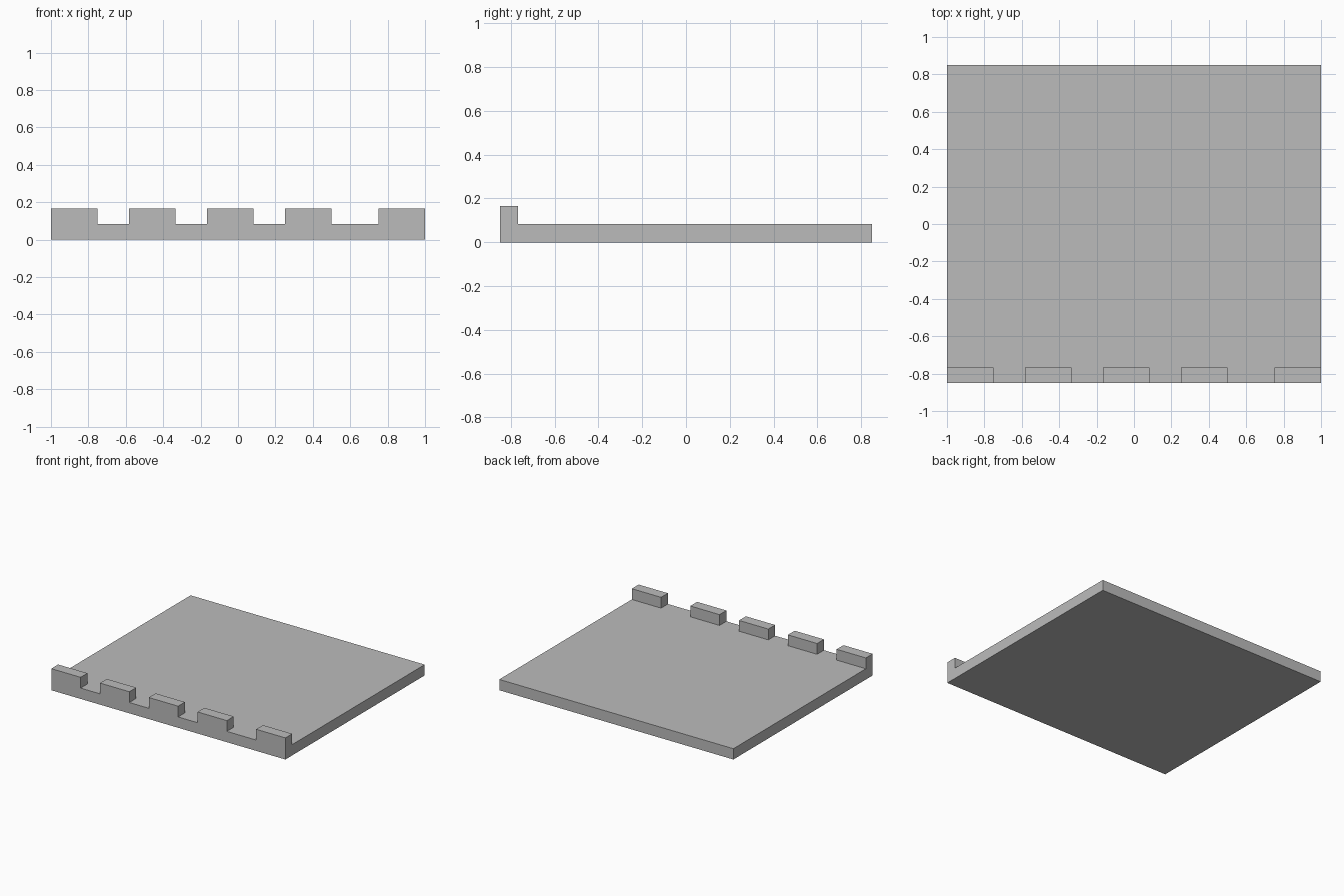
import bpy

if "Cube" in bpy.data.objects:
    bpy.data.objects.remove(bpy.data.objects["Cube"], do_unlink=True)

UNIT = 1 / 12          # module shared by slab thickness and battlements
WIDTH, DEPTH = 2.0, 1.7

stone = bpy.data.materials.new("grey_stone")
stone.use_nodes = True
colour = (0.5, 0.5, 0.5, 1)
stone.diffuse_color = colour
stone.node_tree.nodes["Principled BSDF"].inputs["Base Color"].default_value = colour


def box(name, low, size):
    """Add a box from its lowest corner and its size."""
    centre = [a + s / 2 for a, s in zip(low, size)]
    bpy.ops.mesh.primitive_cube_add(size=1, location=centre)
    obj = bpy.context.object
    obj.name = name
    obj.scale = size
    bpy.ops.object.transform_apply(location=False, rotation=False, scale=True)
    obj.data.materials.append(stone)
    return obj


# Floor slab
box("floor_slab", (-WIDTH / 2, -DEPTH / 2, 0), (WIDTH, DEPTH, UNIT))

# Battlements along the front edge, with a wider last gap
for i, start in enumerate((0, 5, 10, 15, 21)):
    box(f"battlement_{i + 1}",
        (-WIDTH / 2 + start * UNIT, -DEPTH / 2, UNIT),
        (3 * UNIT, UNIT, UNIT))
